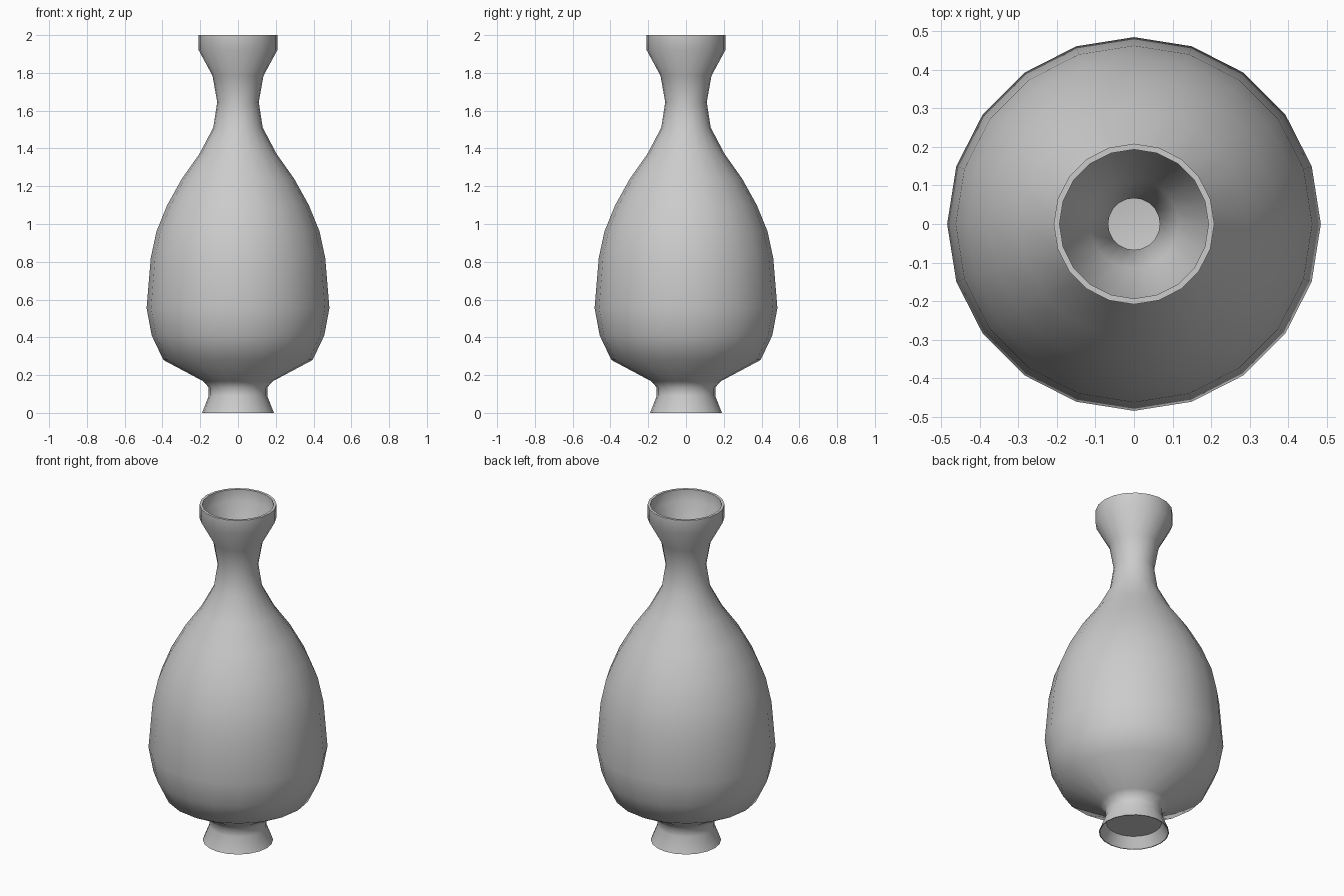
import bpy, bmesh, math

if "Cube" in bpy.data.objects:
    bpy.data.objects.remove(bpy.data.objects["Cube"])

SIDES = 20

# Radius and height pairs: underside recess, foot, body, neck, lip, then inside down to the floor
PROFILE = [
    (0, 0.06), (0.15, 0.06), (0.185, 0.0),
    (0.19, 0.0), (0.155, 0.09), (0.155, 0.135), (0.185, 0.168), (0.395, 0.28),
    (0.457, 0.41), (0.484, 0.555), (0.462, 0.82), (0.432, 0.96), (0.375, 1.1),
    (0.297, 1.24), (0.205, 1.37), (0.131, 1.51), (0.11, 1.645), (0.135, 1.785),
    (0.208, 1.92), (0.208, 2.0),
    (0.193, 2.0), (0.193, 1.93), (0.115, 1.79), (0.067, 1.645), (0.11, 1.51),
    (0.185, 1.37), (0.275, 1.24), (0.41, 0.96), (0.46, 0.555), (0.37, 0.3),
    (0.15, 0.19), (0, 0.19),
]


def lathe(name, profile, sides):
    bm = bmesh.new()
    verts = [bm.verts.new((r, 0, z)) for r, z in profile]
    edges = [bm.edges.new(pair) for pair in zip(verts, verts[1:])]
    bmesh.ops.spin(bm, geom=verts + edges, axis=(0, 0, 1), cent=(0, 0, 0),
                   angle=math.tau, steps=sides)
    bmesh.ops.remove_doubles(bm, verts=bm.verts, dist=0.0005)
    bmesh.ops.recalc_face_normals(bm, faces=bm.faces)
    mesh = bpy.data.meshes.new(name)
    bm.to_mesh(mesh)
    bm.free()
    obj = bpy.data.objects.new(name, mesh)
    bpy.context.collection.objects.link(obj)
    bpy.context.view_layer.objects.active = obj
    obj.select_set(True)
    bpy.ops.object.shade_smooth_by_angle(angle=math.radians(50))
    return obj


# Hollow vase turned in one piece
lathe("vase", PROFILE, SIDES)
